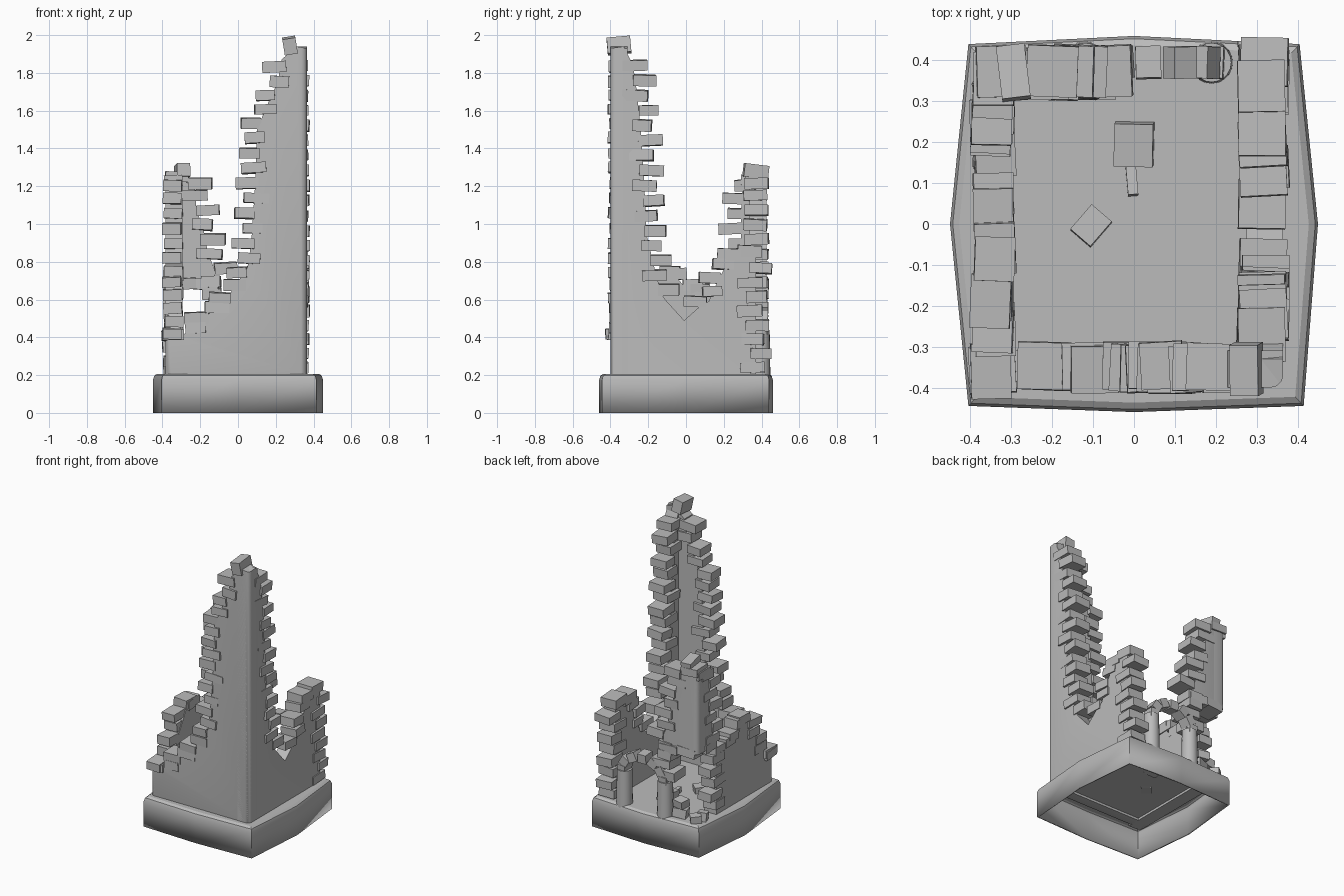
import bpy, bmesh, math, random
from mathutils import Vector, Matrix

random.seed(4)
old = bpy.data.objects.get("Cube")
if old:
    bpy.data.objects.remove(old)

stone = bpy.data.materials.new("grey_stone")
stone.use_nodes = True
GREY = (0.5, 0.5, 0.5, 1)
stone.diffuse_color = GREY
stone.node_tree.nodes["Principled BSDF"].inputs["Base Color"].default_value = GREY


def finish(bm, name, smooth_angle=0):
    bmesh.ops.recalc_face_normals(bm, faces=bm.faces)
    mesh = bpy.data.meshes.new(name)
    bm.to_mesh(mesh)
    bm.free()
    mesh.materials.append(stone)
    ob = bpy.data.objects.new(name, mesh)
    bpy.context.collection.objects.link(ob)
    if smooth_angle:
        bpy.ops.object.select_all(action="DESELECT")
        ob.select_set(True)
        bpy.context.view_layer.objects.active = ob
        bpy.ops.object.shade_smooth_by_angle(angle=math.radians(smooth_angle))
    return ob


# Wall frames: running axis, outer face position, inward sign, brick depth
SIDES = {"front": ("x", -0.40, 1, 0.115), "back": ("x", 0.425, -1, 0.125),
         "left": ("y", -0.385, 1, 0.098), "right": ("y", 0.365, -1, 0.115)}
THICK = 0.09


def place(side, u, depth, z):
    axis, outer, inward, _ = SIDES[side]
    d = outer + inward * depth
    return Vector((u, d, z)) if axis == "x" else Vector((d, u, z))


def wall(name, side, outline, round_at=()):
    bm = bmesh.new()
    rings = [[bm.verts.new(place(side, u, d, z)) for u, z in outline] for d in (0, THICK)]
    n = len(outline)
    bm.faces.new(rings[0])
    bm.faces.new(rings[1])
    for i in range(n):
        j = (i + 1) % n
        bm.faces.new((rings[0][i], rings[0][j], rings[1][j], rings[1][i]))
    # soften the outer vertical corners
    axis = "xy".index(SIDES[side][0])
    edges = [e for e in bm.edges if all(v in rings[0] for v in e.verts)
             and all(any(abs(v.co[axis] - r) < 1e-4 for r in round_at) for v in e.verts)]
    bmesh.ops.bevel(bm, geom=edges, offset=0.03, segments=3, profile=0.5, affect="EDGES")
    return finish(bm, name, 35)


def add_brick(bm, centre, size, rot):
    m = Matrix.Translation(centre) @ rot @ Matrix.Diagonal((*size, 1))
    bmesh.ops.create_cube(bm, size=1, matrix=m)


def jitter(amount):
    m = Matrix.Identity(4)
    for axis in "XYZ":
        m = m @ Matrix.Rotation(random.uniform(-amount, amount), 4, axis)
    return m


# Rows of loose bricks along a broken edge
def bricks(name, side, path, step=0.08):
    bm = bmesh.new()
    k, carry = 0, 0.0
    thick = SIDES[side][3]
    for (u0, z0), (u1, z1) in zip(path, path[1:]):
        length = math.hypot(u1 - u0, z1 - z0)
        t = carry
        while t < length:
            f = t / length
            shift = (0.02 if k % 2 else -0.02) + random.uniform(-0.012, 0.012)
            depth = thick / 2 - 0.009 + random.uniform(-0.006, 0.006)
            pos = place(side, u0 + (u1 - u0) * f + shift, depth, z0 + (z1 - z0) * f)
            run = random.uniform(0.1, 0.135)
            high = random.uniform(0.052, 0.062)
            size = (run, thick, high) if SIDES[side][0] == "x" else (thick, run, high)
            add_brick(bm, pos, size, jitter(0.06))
            k += 1
            t += step
        carry = t - length
    return finish(bm, name)


# Plinth: eight-sided, chamfered, open underneath
bm = bmesh.new()
plan = [(-0.405, -0.445), (0, -0.46), (0.415, -0.445), (0.45, 0),
        (0.405, 0.44), (0, 0.46), (-0.405, 0.44), (-0.45, 0)]
levels = [(1.0, 0), (1.0, 0.175), (0.985, 0.197), (0.95, 0.207)]
rings = [[bm.verts.new((x * s, y * s, z)) for x, y in plan] for s, z in levels]
for a, b in zip(rings, rings[1:]):
    for i in range(8):
        j = (i + 1) % 8
        bm.faces.new((a[i], a[j], b[j], b[i]))
bm.faces.new(rings[-1])
base = finish(bm, "plinth", 20)
shell = base.modifiers.new("shell", "SOLIDIFY")
shell.thickness = 0.012
shell.offset = -1

# Front wall, climbing to the tall corner
front_edge = [(-0.32, 0.41), (-0.23, 0.46), (-0.17, 0.53), (-0.09, 0.59), (-0.03, 0.68),
              (0.03, 0.77), (0.05, 0.9), (0.07, 1.2), (0.08, 1.5), (0.13, 1.62),
              (0.19, 1.75), (0.21, 1.87)]
wall("front_wall", "front", [(0.365, 0.18), (-0.385, 0.18), (-0.385, 0.41)]
     + [(u + 0.02, z) for u, z in front_edge] + [(0.31, 1.94), (0.365, 1.93)],
     (0.365, -0.385))
bricks("front_wall_bricks", "front", front_edge)

# Right wall: tall corner, deep breach, low rear rise
right_drop = [(-0.26, 1.84), (-0.24, 1.7), (-0.22, 1.5), (-0.2, 1.2), (-0.19, 0.95),
              (-0.15, 0.78), (-0.11, 0.63), (-0.09, 0.6)]
right_rise = [(0.06, 0.59), (0.1, 0.61), (0.14, 0.7), (0.19, 0.8), (0.27, 0.86),
              (0.38, 0.85)]
wall("right_wall", "right", [(-0.40, 0.18), (-0.40, 1.93), (-0.33, 1.94)]
     + [(u - 0.02, z) for u, z in right_drop] + [(-0.01, 0.49)]
     + [(u + 0.02, z - 0.02) for u, z in right_rise[:-1]] + [(0.37, 0.83), (0.37, 0.18)],
     (-0.40,))
bricks("right_wall_front_bricks", "right", right_drop)
bricks("right_wall_rear_bricks", "right", right_rise)
bricks("right_wall_end_bricks", "right", [(0.365, 0.24), (0.365, 0.83)], 0.075)

# Left wall: a low hump with a broken rear end
left_edge = [(-0.33, 0.42), (-0.27, 0.5), (-0.21, 0.62), (-0.14, 0.74), (-0.07, 0.76),
             (0.0, 0.68), (0.1, 0.65), (0.2, 0.63), (0.22, 0.56), (0.22, 0.24)]
wall("left_wall", "left", [(-0.40, 0.18), (-0.40, 0.41)]
     + [(u, z - 0.02) for u, z in left_edge[:-1]] + [(0.22, 0.18)], (-0.40,))
bricks("left_wall_bricks", "left", left_edge)

# Surviving rear corner, hanging above the gap
corner_edge = [(-0.3, 1.25), (-0.2, 1.2), (-0.19, 1.08), (-0.15, 0.96), (-0.13, 0.85),
               (-0.09, 0.75), (-0.12, 0.68), (-0.24, 0.68), (-0.33, 0.70)]
wall("rear_corner_back", "back", [(-0.385, 0.69), (-0.385, 1.26)]
     + [(u - 0.03, z) for u, z in corner_edge[:-3]] + [(-0.13, 0.66)], (-0.385,))
bricks("rear_corner_back_bricks", "back", corner_edge)
return_edge = [(0.37, 1.23), (0.28, 1.2), (0.27, 1.05), (0.27, 0.9), (0.23, 0.8),
               (0.27, 0.7), (0.36, 0.70)]
wall("rear_corner_side", "left", [(0.425, 0.69), (0.425, 1.26)]
     + [(u + 0.02, z) for u, z in return_edge[:-1]], (0.425,))
bricks("rear_corner_side_bricks", "left", return_edge)

# Doorway: two round pillars carrying an arch of wedge bricks
ARCH_X, ARCH_Y, ARCH_Z, ARCH_R = 0.035, 0.395, 0.445, 0.155
for tag, sign in (("left", 1), ("right", -1)):
    bm = bmesh.new()
    bmesh.ops.create_cone(bm, cap_ends=True, segments=20, radius1=0.052, radius2=0.048,
                          depth=0.26, matrix=Matrix.Translation(
                              (ARCH_X + sign * ARCH_R, ARCH_Y, 0.31)))
    finish(bm, tag + "_pillar", 35)
bm = bmesh.new()
for i in range(7):
    a = math.pi * i / 6
    pos = (ARCH_X + ARCH_R * math.cos(a), ARCH_Y, ARCH_Z + 0.115 * math.sin(a))
    add_brick(bm, pos, (0.06, 0.078, 0.062), Matrix.Rotation(-a, 4, "Y") @ jitter(0.07))
finish(bm, "arch_bricks")
# stack linking the arch to the hanging corner
bricks("arch_springer_bricks", "back", [(-0.12, 0.49), (-0.12, 0.7)], 0.07)

# Cap stones on the two peaks
bm = bmesh.new()
add_brick(bm, (0.275, -0.355, 1.945), (0.07, 0.125, 0.085),
          Matrix.Rotation(-0.16, 4, "Y") @ Matrix.Rotation(0.09, 4, "X"))
add_brick(bm, (-0.295, 0.37, 1.28), (0.07, 0.13, 0.07),
          Matrix.Rotation(0.12, 4, "Z") @ Matrix.Rotation(-0.12, 4, "X"))
finish(bm, "cap_stones")

# Fallen stones on the floor and at the open corner
bm = bmesh.new()
for x, y, z, w, d, h, turn in ((-0.105, -0.005, 0.22, 0.08, 0.065, 0.06, 0.75),
                               (0.0, 0.195, 0.23, 0.095, 0.105, 0.07, 0),
                               (-0.005, 0.105, 0.22, 0.025, 0.07, 0.04, 0),
                               (-0.22, 0.37, 0.24, 0.09, 0.07, 0.06, 0.3),
                               (-0.23, 0.38, 0.31, 0.08, 0.07, 0.05, -0.3),
                               (-0.34, 0.38, 0.23, 0.07, 0.06, 0.05, 0.6),
                               (-0.36, 0.33, 0.235, 0.06, 0.05, 0.06, 0.2)):
    add_brick(bm, (x, y, z), (w, d, h), Matrix.Rotation(turn, 4, "Z") @ jitter(0.12))
finish(bm, "fallen_stones")
